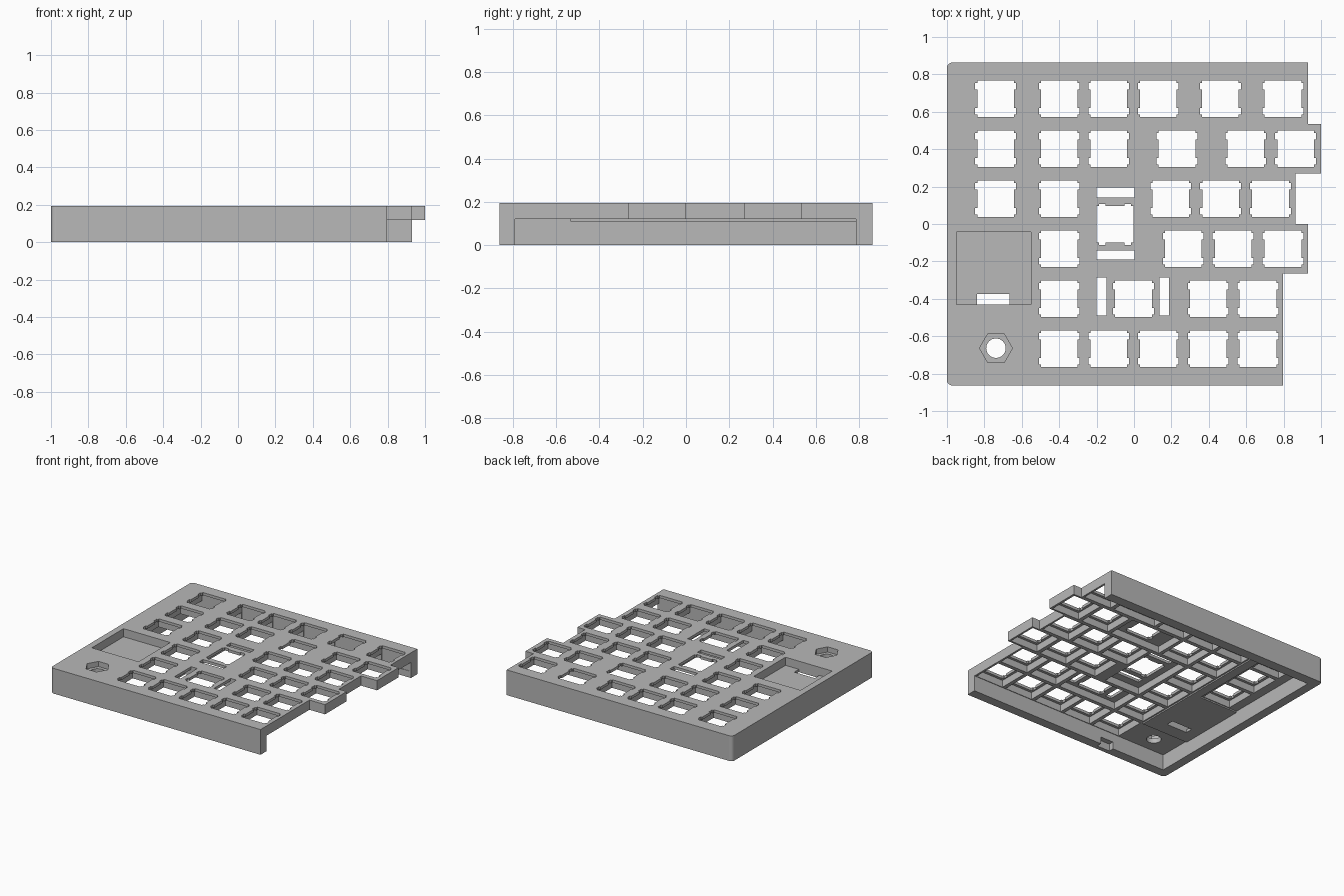
import bpy, bmesh, math

cube = bpy.data.objects.get("Cube")
if cube:
    bpy.data.objects.remove(cube, do_unlink=True)

grey = bpy.data.materials.new("plain_grey")
grey.use_nodes = True
colour = (0.48, 0.48, 0.48, 1)
grey.diffuse_color = colour
grey.node_tree.nodes["Principled BSDF"].inputs["Base Color"].default_value = colour

TOP = 0.195       # top surface
UNDER = 0.12      # underside of the ribs
SKIN = 0.174      # underside of the thin switch plate
U = 0.2665        # one key pitch
RIB = 0.03


def prism(bm, pts, z0, z1):
    """Extrude a flat outline (counter-clockwise) from z0 to z1."""
    base = bm.faces.new([bm.verts.new((x, y, z0)) for x, y in pts])
    ext = bmesh.ops.extrude_face_region(bm, geom=[base])
    new = [v for v in ext["geom"] if isinstance(v, bmesh.types.BMVert)]
    bmesh.ops.translate(bm, verts=new, vec=(0, 0, z1 - z0))


def box(x0, x1, y0, y1):
    return [(x0, y0), (x1, y0), (x1, y1), (x0, y1)]


def ngon(cx, cy, r, n):
    return [(cx + r * math.cos(math.tau * i / n), cy + r * math.sin(math.tau * i / n))
            for i in range(n)]


def switch_hole(cx, cy, turned=False):
    """Square opening with two clip notches on each side."""
    side = [(.098, -.098), (.098, -.085), (.109, -.085), (.109, -.05), (.098, -.05)]
    right = side + [(x, -y) for x, y in reversed(side)]
    pts = right + [(-x, -y) for x, y in right]
    if turned:
        pts = [(-y, x) for x, y in pts]
    return [(cx + x, cy + y) for x, y in pts]


def make(name, prisms):
    bm = bmesh.new()
    for pts, z0, z1 in prisms:
        prism(bm, pts, z0, z1)
    bmesh.ops.recalc_face_normals(bm, faces=bm.faces)
    me = bpy.data.meshes.new(name)
    bm.to_mesh(me)
    bm.free()
    me.materials.append(grey)
    ob = bpy.data.objects.new(name, me)
    bpy.context.collection.objects.link(ob)
    return ob


def cut(target, name, prisms):
    """Subtract the prisms from the target and discard the cutter."""
    cutter = make(name, prisms)
    cutter.hide_render = True
    mod = target.modifiers.new(name, "BOOLEAN")
    mod.operation, mod.solver, mod.object = "DIFFERENCE", "EXACT", cutter
    bpy.context.view_layer.objects.active = target
    bpy.ops.object.modifier_apply(modifier=mod.name)
    bpy.data.objects.remove(cutter, do_unlink=True)


# Case block with a stepped right edge
outline = [(-1, -.863), (.797, -.863), (.797, -.265), (.93, -.265), (.93, 0), (.863, 0),
           (.863, .27), (1, .27), (1, .535), (.93, .535), (.93, .863), (-1, .863)]
case = make("keyboard_case", [(outline, 0, TOP)])

# Rounded left corners
bm = bmesh.new()
bm.from_mesh(case.data)
corners = [e for e in bm.edges if all(v.co.x < -.99 for v in e.verts)
           and abs(e.verts[0].co.z - e.verts[1].co.z) > .1]
bmesh.ops.bevel(bm, geom=corners, offset=.028, segments=5, profile=.5, affect="EDGES")
bm.to_mesh(case.data)
bm.free()

# Hollow underside, open to the right; a lower slab stays under the screen bay
cut(case, "cavity", [(box(-.93, 1.2, -.79, .785), -.1, .11)])
beside_slab = [(-.93, -.79), (1.2, -.79), (1.2, .785), (-.53, .785), (-.53, -.535), (-.93, -.535)]
cut(case, "upper_cavity", [(beside_slab, .05, UNDER),
                           (box(-.93, -.6, .01, .785), .05, UNDER)])

# Key rows: centre y, then (hole x, cell left edge, cell width in key units)
rows = {
    .67: [(-.74, 0), (-.40, 0), (-.135, 0), (.13, 0), (.462, .5), (.797, 0)],
    .402: [(-.74, 0), (-.40, 0), (-.135, 0), (.23, .75), (.597, 0), (.864, 0)],
    .135: [(-.74, 0), (-.40, 0), (.197, 0), (.463, 0), (.73, 0)],
    -.132: [(-.40, 0), (.263, 0), (.53, 0), (.797, 0)],
    -.4: [(-.40, 0), (-.003, 1), (.397, 0), (.663, 0)],
    -.667: [(-.40, 0), (-.135, 0), (.13, 0), (.397, 0), (.663, 0)],
}
pockets, holes = [], []
half = (U - RIB) / 2
for y, keys in rows.items():
    for x, extra in keys:
        w = half + extra * U / 2
        pockets.append((box(x - w, x + w, y - half, y + half), .05, SKIN))
        holes.append((switch_hole(x, y), .1, .3))

# Tall key with its turned switch hole
pockets.append((box(-.253, .053, -half - U / 2, half + U / 2), .05, SKIN))
holes.append((switch_hole(-.102, -.002, True), .1, .3))

# Screen bay and dial recess from above
recesses = [(box(-.95, -.55, -.43, -.042), .132, .3),
            (ngon(-.738, -.664, .088, 6), .155, .3)]

# Stabiliser slots, cable slot and dial hole
holes += [(box(-.2, .003, .142, .195), .1, .3), (box(-.2, .003, -.19, -.142), .1, .3),
          (box(-.2, -.147, -.49, -.287), .1, .3), (box(.137, .187, -.49, -.287), .1, .3),
          (box(-.84, -.665, -.43, -.373), .05, .3), (ngon(-.738, -.664, .052, 32), .05, .3)]

cut(case, "key_pockets", pockets)
cut(case, "recesses", recesses)
cut(case, "through_holes", holes)

# Small socket recess inside the front wall
cut(case, "socket_recess", [(box(-.47, -.36, -.83, -.7), -.05, .055)])

for p in case.data.polygons:
    p.use_smooth = False
